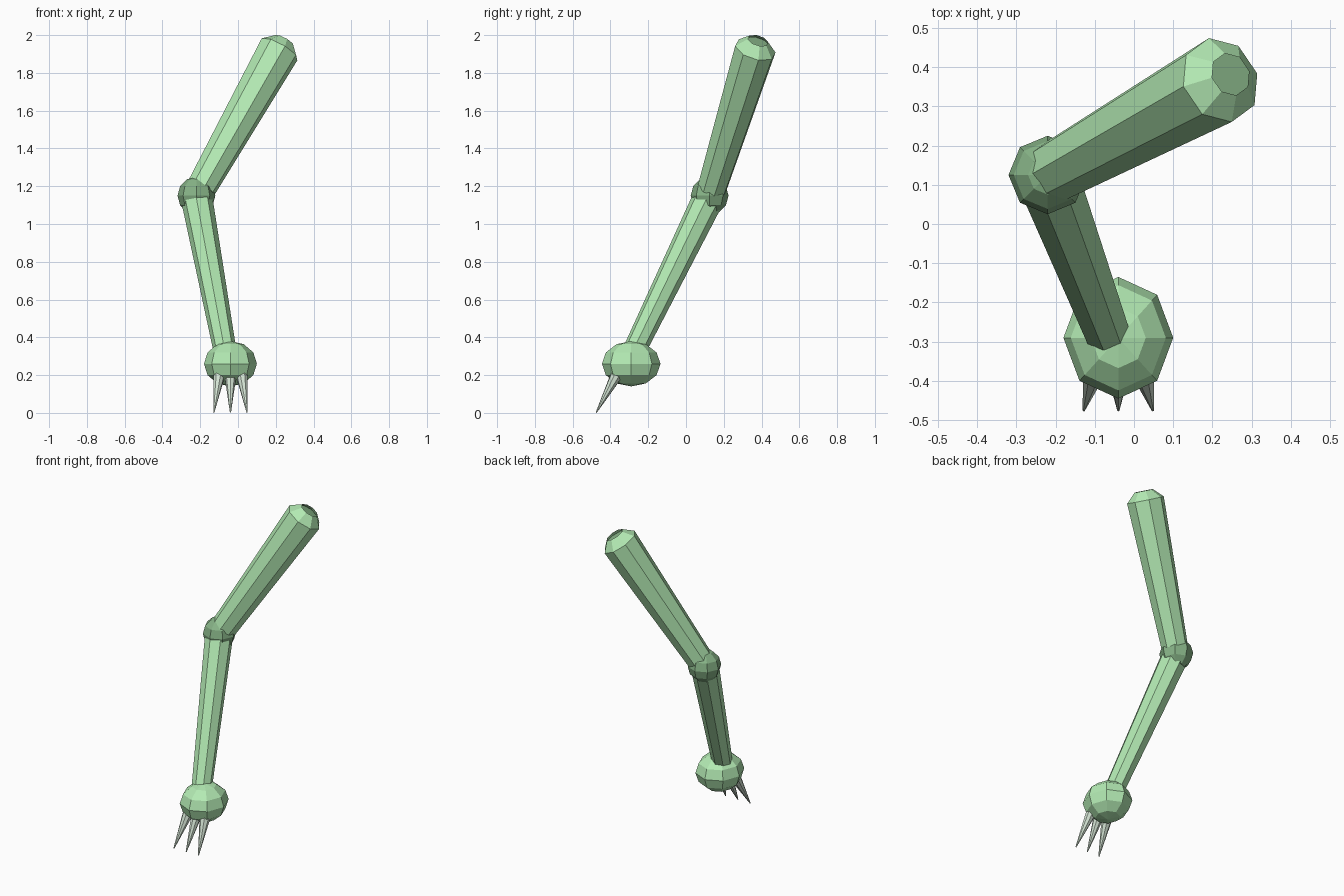
import bpy, bmesh, math
from mathutils import Vector, Matrix

if "Cube" in bpy.data.objects:
    bpy.data.objects.remove(bpy.data.objects["Cube"])


def material(name, rgb):
    m = bpy.data.materials.new(name)
    m.diffuse_color = (*rgb, 1)
    m.use_nodes = True
    m.node_tree.nodes["Principled BSDF"].inputs["Base Color"].default_value = m.diffuse_color
    return m


GREEN = material("green", (0.45, 0.82, 0.45))
DARK = material("dark_green", (0.24, 0.45, 0.24))
PALE = material("pale_claw", (0.66, 0.78, 0.66))


def finish(name, bm, mat):
    bmesh.ops.recalc_face_normals(bm, faces=bm.faces)
    mesh = bpy.data.meshes.new(name)
    bm.to_mesh(mesh)
    bm.free()
    mesh.materials.append(mat)
    ob = bpy.data.objects.new(name, mesh)
    bpy.context.collection.objects.link(ob)
    return ob


def lathe(name, start, end, rings, mat, sides=8, cap_start=True):
    """Loft (distance, radius) rings along the line from start to end."""
    start, end = Vector(start), Vector(end)
    rot = Vector((0, 0, 1)).rotation_difference(end - start)
    bm = bmesh.new()
    loops = []
    for dist, radius in rings:
        loops.append([bm.verts.new(start + rot @ Vector((
            radius * math.cos(math.tau * i / sides),
            radius * math.sin(math.tau * i / sides), dist)))
            for i in range(sides)])
    for a, b in zip(loops, loops[1:]):
        for i in range(sides):
            j = (i + 1) % sides
            bm.faces.new((a[i], a[j], b[j], b[i]))
    bm.faces.new(loops[-1])
    if cap_start:
        bm.faces.new(loops[0])
    return finish(name, bm, mat)


def ball(name, center, scale, mat):
    bm = bmesh.new()
    bmesh.ops.create_uvsphere(
        bm, u_segments=8, v_segments=6, radius=1,
        matrix=Matrix.LocRotScale(Vector(center), None, Vector(scale)))
    return finish(name, bm, mat)


# upper arm, with a bevelled shoulder end left open around a sunken socket
shoulder, elbow_top = Vector((0.22, 0.367, 1.925)), Vector((-0.195, 0.138, 1.19))
length = (elbow_top - shoulder).length
lathe("upper_arm", shoulder, elbow_top,
      [(-0.055, 0.056), (0, 0.112), (length, 0.08)], GREEN, cap_start=False)
lathe("shoulder_socket", shoulder, elbow_top,
      [(-0.035, 0.07), (-0.02, 0.07)], DARK)

# elbow joint
ball("elbow", (-0.22, 0.125, 1.15), (0.1, 0.1, 0.1), DARK)

# forearm, tapering towards the hand
elbow_low, wrist = Vector((-0.215, 0.108, 1.115)), Vector((-0.072, -0.267, 0.345))
lathe("forearm", elbow_low, wrist,
      [(0, 0.083), ((wrist - elbow_low).length, 0.061)], GREEN)

# hand
ball("hand", (-0.04, -0.29, 0.26), (0.14, 0.155, 0.12), GREEN)

# three claws fanning forwards and down
for side, label in ((-1, "left"), (0, "middle"), (1, "right")):
    root = Vector((-0.04 + side * 0.058, -0.36, 0.215))
    tip = Vector((-0.04 + side * 0.088, -0.475, 0.002))
    lathe("claw_" + label, root, tip,
          [(0, 0.034), ((tip - root).length, 0.003)], PALE)
